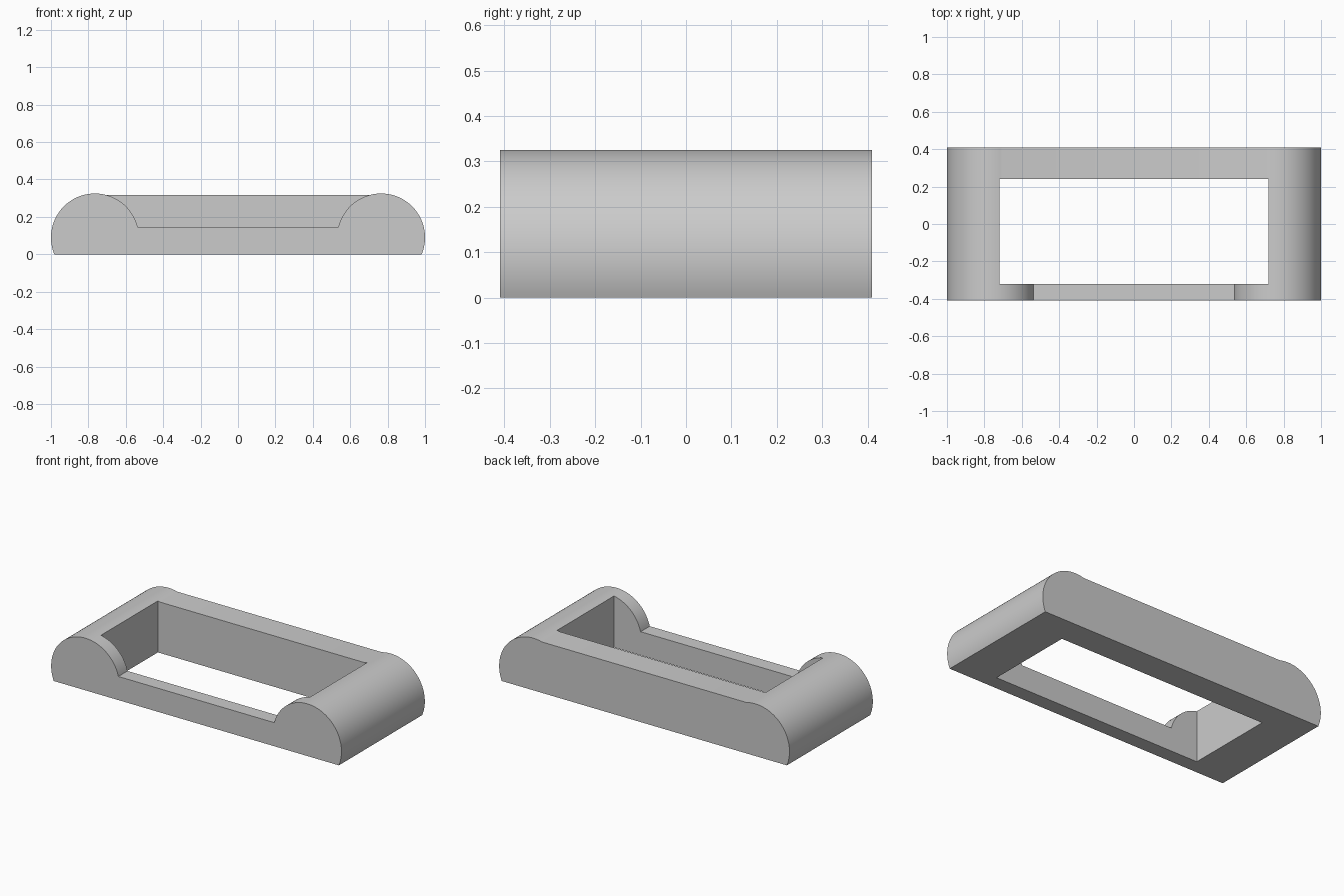
import bpy, bmesh, math

if "Cube" in bpy.data.objects:
    bpy.data.objects.remove(bpy.data.objects["Cube"])

R, CX, CZ = 0.235, 0.765, 0.09      # rounded end radius and centre
TOP, SILL = 0.317, 0.147            # back wall height, front sill height
A_TOP = math.pi - math.asin((TOP - CZ) / R)
A_SILL = math.pi - math.asin((SILL - CZ) / R)
A_BASE = -math.asin(CZ / R)


def arc(a, b, n):
    return [(CX + R * math.cos(a + (b - a) * i / n),
             CZ + R * math.sin(a + (b - a) * i / n)) for i in range(n + 1)]


def mirrored(half):
    return half + [(-x, z) for x, z in reversed(half)]


def extrude_profile(name, profile, y0, y1):
    bm = bmesh.new()
    face = bm.faces.new([bm.verts.new((x, y0, z)) for x, z in profile])
    ext = bmesh.ops.extrude_face_region(bm, geom=[face])["geom"]
    bmesh.ops.translate(bm, vec=(0, y1 - y0, 0),
                        verts=[v for v in ext if isinstance(v, bmesh.types.BMVert)])
    bmesh.ops.recalc_face_normals(bm, faces=bm.faces)
    mesh = bpy.data.meshes.new(name)
    bm.to_mesh(mesh)
    bm.free()
    obj = bpy.data.objects.new(name, mesh)
    bpy.context.collection.objects.link(obj)
    return obj


# Body with two rounded ends joined by a flat top
frame = extrude_profile("frame", mirrored(arc(A_BASE, A_TOP, 40)), -0.41, 0.41)
grey = bpy.data.materials.new("light grey")
grey.diffuse_color = (0.6, 0.6, 0.6, 1)
grey.use_nodes = True
grey.node_tree.nodes["Principled BSDF"].inputs["Base Color"].default_value = grey.diffuse_color
frame.data.materials.append(grey)

# Rectangular opening through the body
opening = extrude_profile("opening_cutter", mirrored([(0.72, -0.1), (0.72, 0.5)]), -0.32, 0.24)

# Front notch following the rounded ends down to the sill
notch = extrude_profile("notch_cutter",
                        mirrored(arc(A_SILL, A_TOP, 20) + [(CX + R * math.cos(A_TOP), 0.5)]),
                        -0.6, -0.2)

bpy.context.view_layer.objects.active = frame
frame.select_set(True)
for cutter in (opening, notch):
    mod = frame.modifiers.new(cutter.name, "BOOLEAN")
    mod.operation, mod.solver, mod.object = "DIFFERENCE", "EXACT", cutter
    bpy.ops.object.modifier_apply(modifier=mod.name)
    bpy.data.objects.remove(cutter)

bpy.ops.object.shade_smooth_by_angle(angle=math.radians(30))
